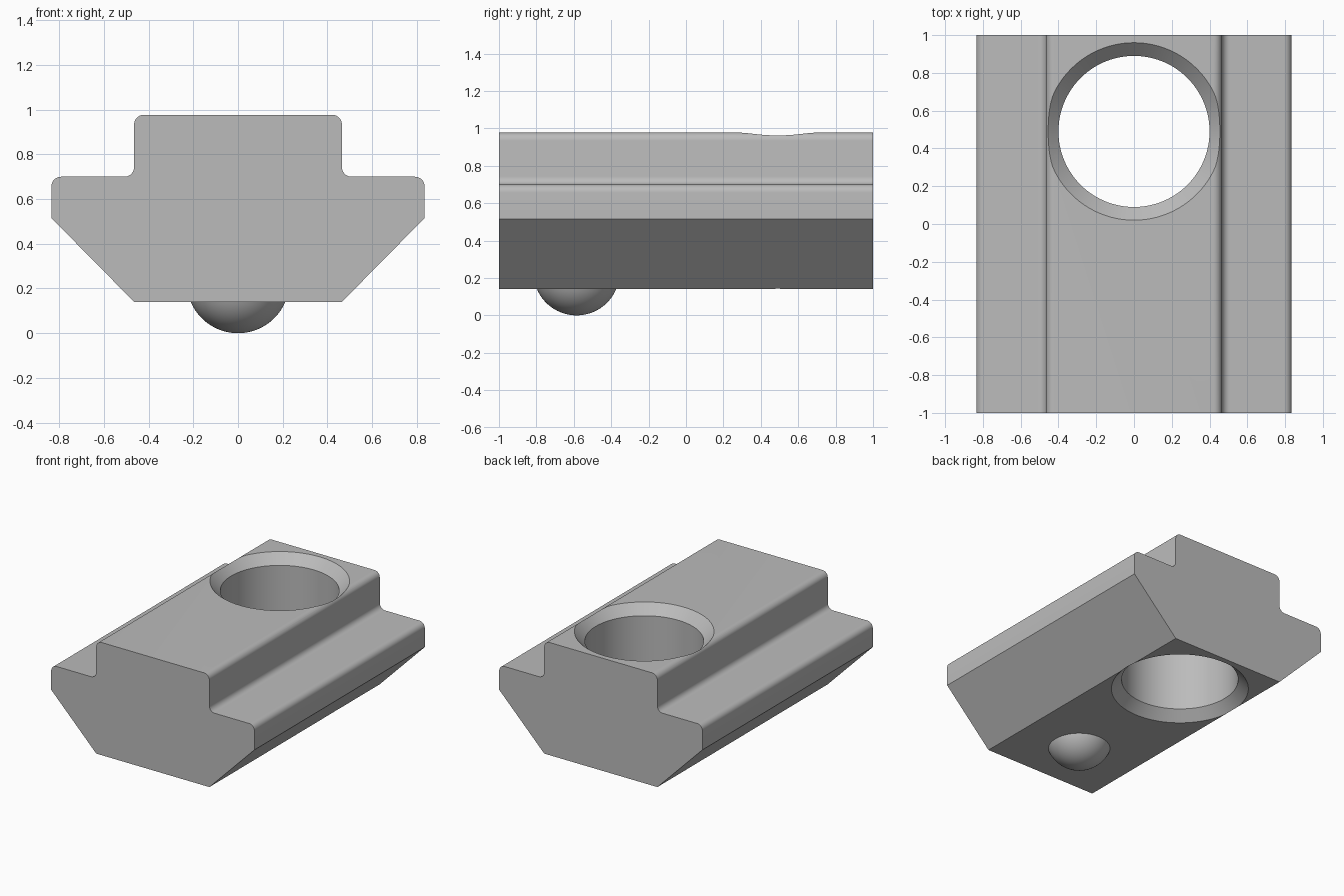
import bpy, bmesh
from math import sin, cos, pi, radians
from mathutils import Vector, Matrix

cube = bpy.data.objects.get("Cube")
if cube:
    bpy.data.objects.remove(cube, do_unlink=True)

BASE, TOP, HOLE_Y = 0.14, 0.977, 0.49

steel = bpy.data.materials.new("grey steel")
steel.use_nodes = True
colour = (0.5, 0.5, 0.5, 1)
steel.diffuse_color = colour
steel.node_tree.nodes["Principled BSDF"].inputs["Base Color"].default_value = colour


def make_object(name, bm):
    bmesh.ops.recalc_face_normals(bm, faces=bm.faces)
    mesh = bpy.data.meshes.new(name)
    bm.to_mesh(mesh)
    bm.free()
    mesh.materials.append(steel)
    obj = bpy.data.objects.new(name, mesh)
    bpy.context.collection.objects.link(obj)
    return obj


def smooth(obj):
    bpy.ops.object.select_all(action='DESELECT')
    obj.select_set(True)
    bpy.context.view_layer.objects.active = obj
    bpy.ops.object.shade_smooth_by_angle(angle=radians(25))


def arc(cx, cz, start, end, r=0.043, steps=8):
    angles = [radians(start + (end - start) * i / steps) for i in range(steps + 1)]
    return [(cx + r * cos(a), cz + r * sin(a)) for a in angles]


# Body: rounded T profile with tapered underside, extruded along y
half = [(0.465, BASE), (0.835, 0.515)]
half += arc(0.792, 0.657, 0, 90)
half += arc(0.508, 0.743, 270, 180)
half += arc(0.422, TOP - 0.043, 0, 90)
profile = half + [(-x, z) for x, z in reversed(half)]
bm = bmesh.new()
end = bm.faces.new([bm.verts.new((x, -1, z)) for x, z in profile])
sweep = bmesh.ops.extrude_face_region(bm, geom=[end])["geom"]
bmesh.ops.translate(bm, vec=(0, 2, 0),
                    verts=[v for v in sweep if isinstance(v, bmesh.types.BMVert)])
body = make_object("slot_nut_body", bm)

# Through hole, countersunk at both ends
bm = bmesh.new()
rings = []
for r, z in [(0.57, BASE - 0.1), (0.4, BASE + 0.07), (0.4, TOP - 0.07), (0.57, TOP + 0.1)]:
    rings.append([bm.verts.new((r * cos(a), HOLE_Y + r * sin(a), z))
                  for a in (2 * pi * i / 96 for i in range(96))])
for low, high in zip(rings, rings[1:]):
    for i in range(96):
        j = (i + 1) % 96
        bm.faces.new((low[i], low[j], high[j], high[i]))
bm.faces.new(rings[0])
bm.faces.new(rings[-1])
cutter = make_object("hole_cutter", bm)
cutter.hide_render = True
cut = body.modifiers.new("hole", 'BOOLEAN')
cut.operation, cut.object, cut.solver = 'DIFFERENCE', cutter, 'EXACT'
bpy.ops.object.select_all(action='DESELECT')
body.select_set(True)
bpy.context.view_layer.objects.active = body
bpy.ops.object.modifier_apply(modifier="hole")
bpy.data.objects.remove(cutter, do_unlink=True)
smooth(body)

# Spring ball: only the cap below the underside
bm = bmesh.new()
bmesh.ops.create_uvsphere(bm, u_segments=64, v_segments=48, radius=0.23,
                          matrix=Matrix.Translation((0, -0.585, 0.23)))
bmesh.ops.bisect_plane(bm, geom=bm.verts[:] + bm.edges[:] + bm.faces[:],
                       plane_co=Vector((0, 0, BASE)), plane_no=Vector((0, 0, 1)),
                       clear_outer=True)
ball = make_object("spring_ball", bm)
# Keep the open cap facing outward
if sum(p.normal.z for p in ball.data.polygons) > 0:
    ball.data.flip_normals()
smooth(ball)
